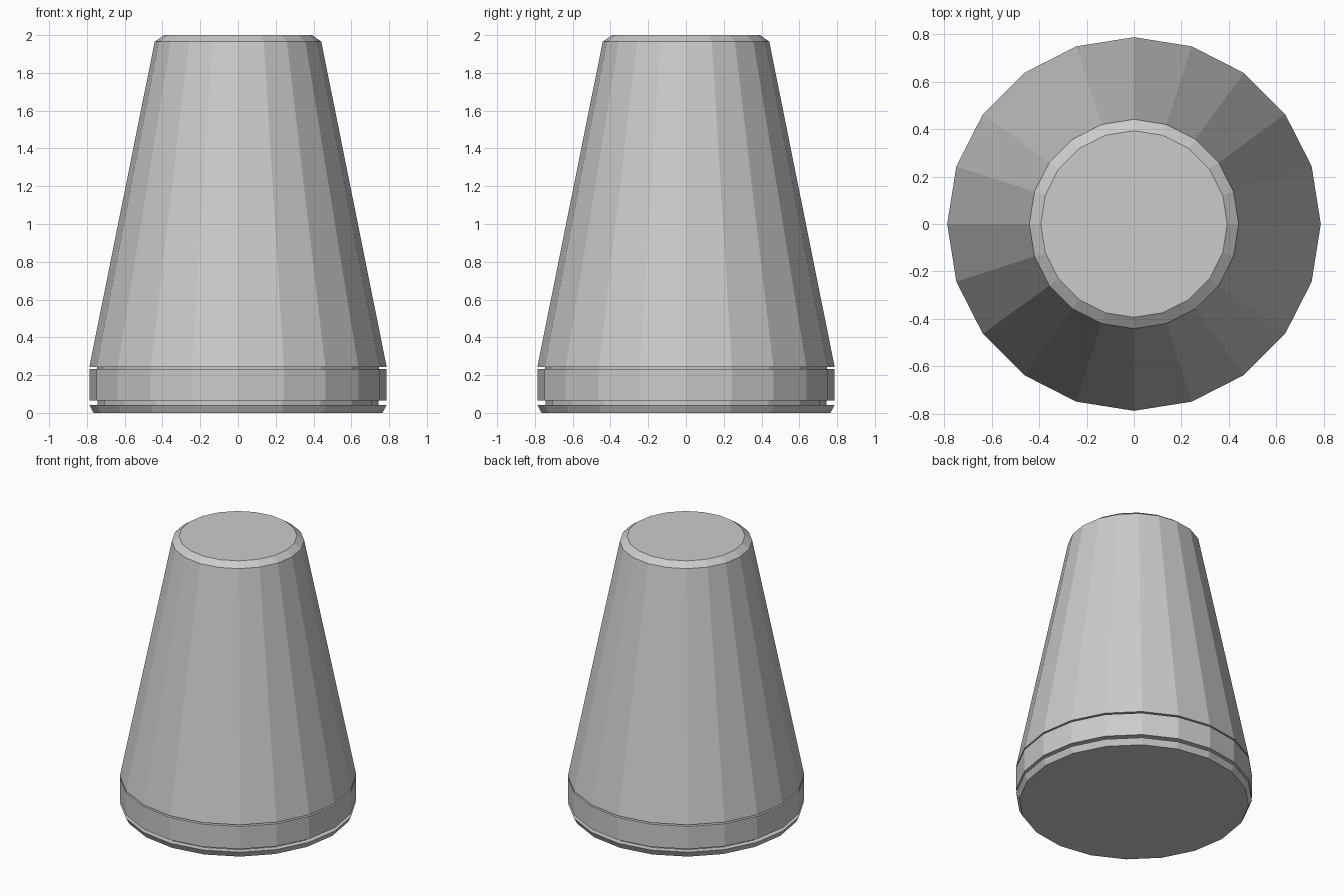
import bpy, bmesh
from math import cos, sin, tau

if "Cube" in bpy.data.objects:
    bpy.data.objects.remove(bpy.data.objects["Cube"])

SIDES = 20


def lathe(name, profile):
    """Revolve (radius, z) points, bottom to top, into a closed flat-shaded solid."""
    bm = bmesh.new()
    rings = [[bm.verts.new((r * cos(tau * i / SIDES), r * sin(tau * i / SIDES), z))
              for i in range(SIDES)] for r, z in profile]
    for low, high in zip(rings, rings[1:]):
        for i in range(SIDES):
            j = (i + 1) % SIDES
            bm.faces.new((low[i], low[j], high[j], high[i]))
    bm.faces.new(rings[0][::-1])
    bm.faces.new(rings[-1])
    mesh = bpy.data.meshes.new(name)
    bm.to_mesh(mesh)
    bm.free()
    obj = bpy.data.objects.new(name, mesh)
    bpy.context.collection.objects.link(obj)
    return obj


# Tapered body with grooved base and chamfered top, one continuous skin
lathe("tapered_body", [
    (0.765, 0.0), (0.787, 0.042),      # flared foot
    (0.745, 0.042), (0.745, 0.066),    # lower groove
    (0.787, 0.066), (0.787, 0.232),    # straight band
    (0.747, 0.232), (0.747, 0.243),    # thin upper groove
    (0.787, 0.243), (0.441, 1.965),    # cone
    (0.393, 2.0),                      # top chamfer
])
